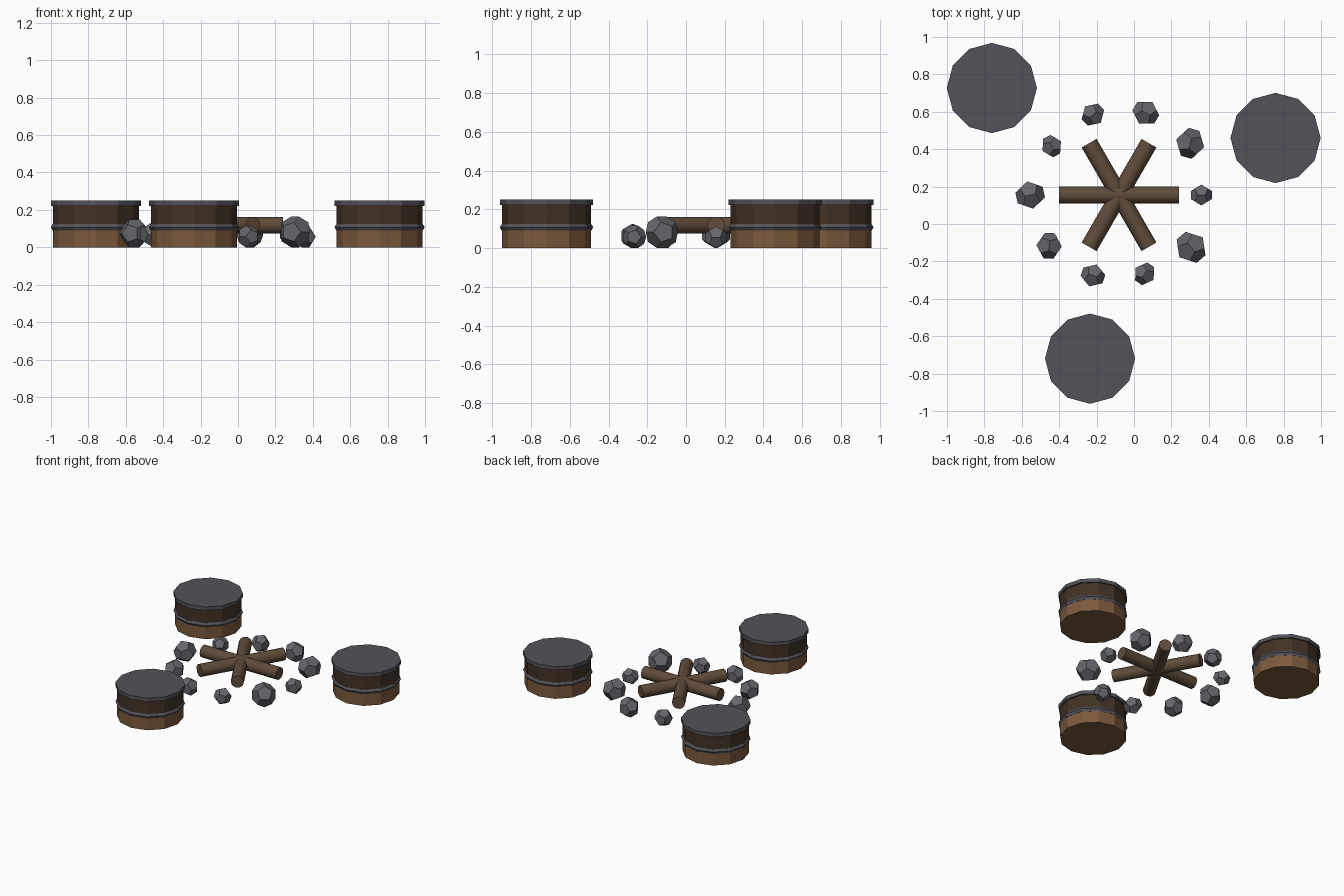
import bpy, bmesh, math
from mathutils import Vector, Matrix

if "Cube" in bpy.data.objects:
    bpy.data.objects.remove(bpy.data.objects["Cube"])


def material(name, rgb):
    m = bpy.data.materials.new(name)
    m.diffuse_color = (*rgb, 1)
    m.use_nodes = True
    m.node_tree.nodes["Principled BSDF"].inputs["Base Color"].default_value = m.diffuse_color
    return m


WOOD = material("warm_wood", (0.20, 0.10, 0.045))
DARK = material("dark_wood", (0.055, 0.032, 0.018))
LOG = material("log_bark", (0.115, 0.072, 0.043))
IRON = material("dark_iron", (0.085, 0.085, 0.10))
STONE = material("stone_grey", (0.13, 0.13, 0.15))


def add(bm, name, mat, smooth=False):
    bmesh.ops.recalc_face_normals(bm, faces=bm.faces)
    me = bpy.data.meshes.new(name)
    bm.to_mesh(me)
    bm.free()
    ob = bpy.data.objects.new(name, me)
    bpy.context.collection.objects.link(ob)
    me.materials.append(mat)
    if smooth:
        bpy.ops.object.select_all(action='DESELECT')
        ob.select_set(True)
        bpy.context.view_layer.objects.active = ob
        bpy.ops.object.shade_smooth_by_angle(angle=math.radians(50))
    return ob


def drum(name, x, y, z0, z1, r, mat):
    bm = bmesh.new()
    # a vertex lies on the x axis
    loops = [[bm.verts.new((x + r * math.cos(i * math.pi / 6),
                            y + r * math.sin(i * math.pi / 6), z))
              for i in range(12)] for z in (z0, z1)]
    for i in range(12):
        j = (i + 1) % 12
        bm.faces.new((loops[0][i], loops[0][j], loops[1][j], loops[1][i]))
    bm.faces.new(loops[0])
    bm.faces.new(loops[1])
    return add(bm, name, mat)


# Three round stools: wooden drum, iron hoop, iron seat
for n, (x, y) in enumerate([(-0.76, 0.727), (0.757, 0.46), (-0.235, -0.72)], 1):
    drum(f"stool_{n}_base", x, y, 0, 0.105, 0.23, WOOD)
    drum(f"stool_{n}_upper", x, y, 0.105, 0.225, 0.23, DARK)
    drum(f"stool_{n}_seat", x, y, 0.222, 0.25, 0.241, IRON)
    bpy.ops.mesh.primitive_torus_add(location=(x, y, 0.107), major_segments=12,
                                     minor_segments=6, major_radius=0.221,
                                     minor_radius=0.02)
    hoop = bpy.context.object
    hoop.name = f"stool_{n}_hoop"
    hoop.data.materials.append(IRON)

# Crossed firewood logs
CX, CY = -0.08, 0.155
for n in range(3):
    bm = bmesh.new()
    bmesh.ops.create_cone(bm, cap_ends=True, segments=10, radius1=0.046,
                          radius2=0.046, depth=0.64)
    bm.transform(Matrix.Translation((CX, CY, 0.118))
                 @ Matrix.Rotation(n * math.pi / 3, 4, 'Z')
                 @ Matrix.Rotation(math.pi / 2, 4, 'Y'))
    add(bm, f"log_{n + 1}", LOG, smooth=True)

# Ring of faceted stones: distance from the fire and radius, every 36 degrees
PHI = (1 + 5 ** 0.5) / 2
S = (-1, 1)
CORNERS = [(a, b, c) for a in S for b in S for c in S]
for a in S:
    for b in S:
        p, q = a * PHI, b / PHI
        CORNERS += [(0, p, q), (q, 0, p), (p, q, 0)]

STONES = [(.44, .060), (.47, .083), (.462, .073), (.452, .065), (.445, .060),
          (.475, .080), (.462, .073), (.452, .066), (.443, .062), (.476, .088)]
for n, (d, r) in enumerate(STONES):
    t = n * math.pi / 5
    bm = bmesh.new()
    for c in CORNERS:
        bm.verts.new(Vector(c).normalized() * r)
    bmesh.ops.convex_hull(bm, input=bm.verts)
    bm.transform(Matrix.Translation((CX + d * math.cos(t), CY + d * math.sin(t), 0.934 * r))
                 @ Matrix.Rotation(n * 1.3, 4, 'Z'))
    add(bm, f"stone_{n + 1}", STONE)
